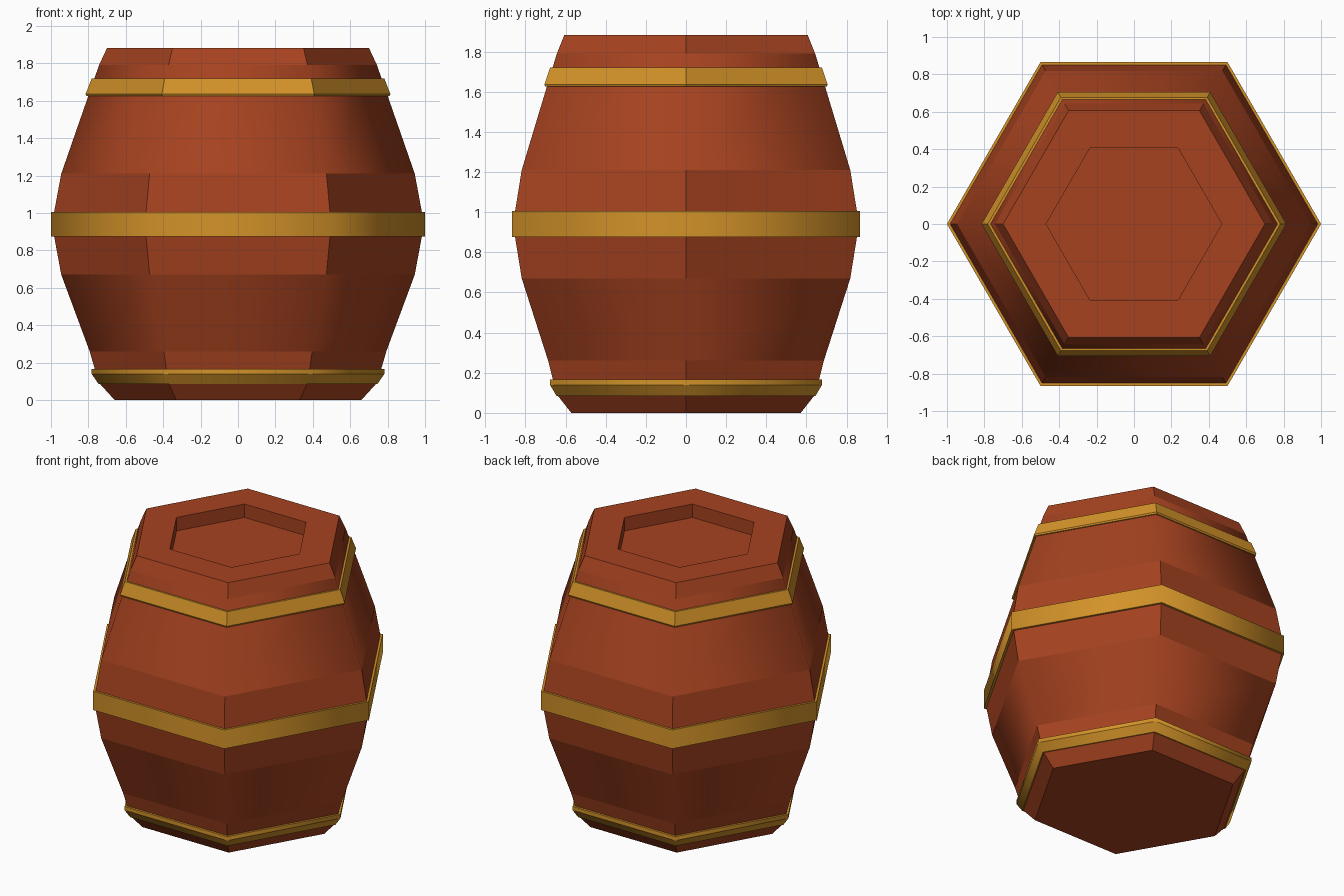
import bpy, bmesh
from math import cos, sin, pi

if "Cube" in bpy.data.objects:
    bpy.data.objects.remove(bpy.data.objects["Cube"])

SIDES = 6


def material(name, color):
    m = bpy.data.materials.new(name)
    m.diffuse_color = (*color, 1)
    m.use_nodes = True
    m.node_tree.nodes["Principled BSDF"].inputs["Base Color"].default_value = m.diffuse_color
    return m


def lathe(name, profile, mat, smooth_bands=(), closed=False):
    """Sweep (radius, z) points around six sides; smooth only the listed bands."""
    bm = bmesh.new()
    rings = [[bm.verts.new((r * cos(2 * pi * i / SIDES), r * sin(2 * pi * i / SIDES), z))
              for i in range(SIDES)] for r, z in profile]
    n = len(rings)
    for b in range(n if closed else n - 1):
        lo, hi = rings[b], rings[(b + 1) % n]
        for i in range(SIDES):
            j = (i + 1) % SIDES
            f = bm.faces.new((lo[i], lo[j], hi[j], hi[i]))
            f.smooth = b in smooth_bands
    if not closed:
        bm.faces.new(rings[0][::-1])
        bm.faces.new(rings[-1])
    # band borders stay crisp
    for e in bm.edges:
        if abs(e.verts[0].co.z - e.verts[1].co.z) < 1e-5:
            e.smooth = False
    bmesh.ops.recalc_face_normals(bm, faces=bm.faces)
    mesh = bpy.data.meshes.new(name)
    bm.to_mesh(mesh)
    bm.free()
    mesh.materials.append(mat)
    ob = bpy.data.objects.new(name, mesh)
    bpy.context.collection.objects.link(ob)
    return ob


wood = material("wood", (0.38, 0.055, 0.014))
brass = material("brass", (0.65, 0.29, 0.022))

# Wooden body, ending in the recessed lid
lathe("barrel_body", [
    (0.66, 0), (0.737, 0.085), (0.767, 0.17), (0.793, 0.26), (0.945, 0.67),
    (0.984, 0.88), (0.984, 1.0), (0.945, 1.21), (0.743, 1.79), (0.70, 1.883),
    (0.47, 1.883), (0.47, 1.79)], wood, smooth_bands=(3, 7))

# Metal hoops: closed cross-sections
lathe("middle_hoop", [(0.97, 0.875), (1.0, 0.875), (1.0, 1.005), (0.97, 1.005)],
      brass, smooth_bands=(1,), closed=True)
lathe("top_hoop", [(0.77, 1.625), (0.81, 1.625), (0.815, 1.635), (0.782, 1.72), (0.75, 1.72)],
      brass, closed=True)
lathe("bottom_hoop", [(0.72, 0.085), (0.745, 0.085), (0.783, 0.14), (0.783, 0.167), (0.75, 0.167)],
      brass, smooth_bands=(1, 2), closed=True)
